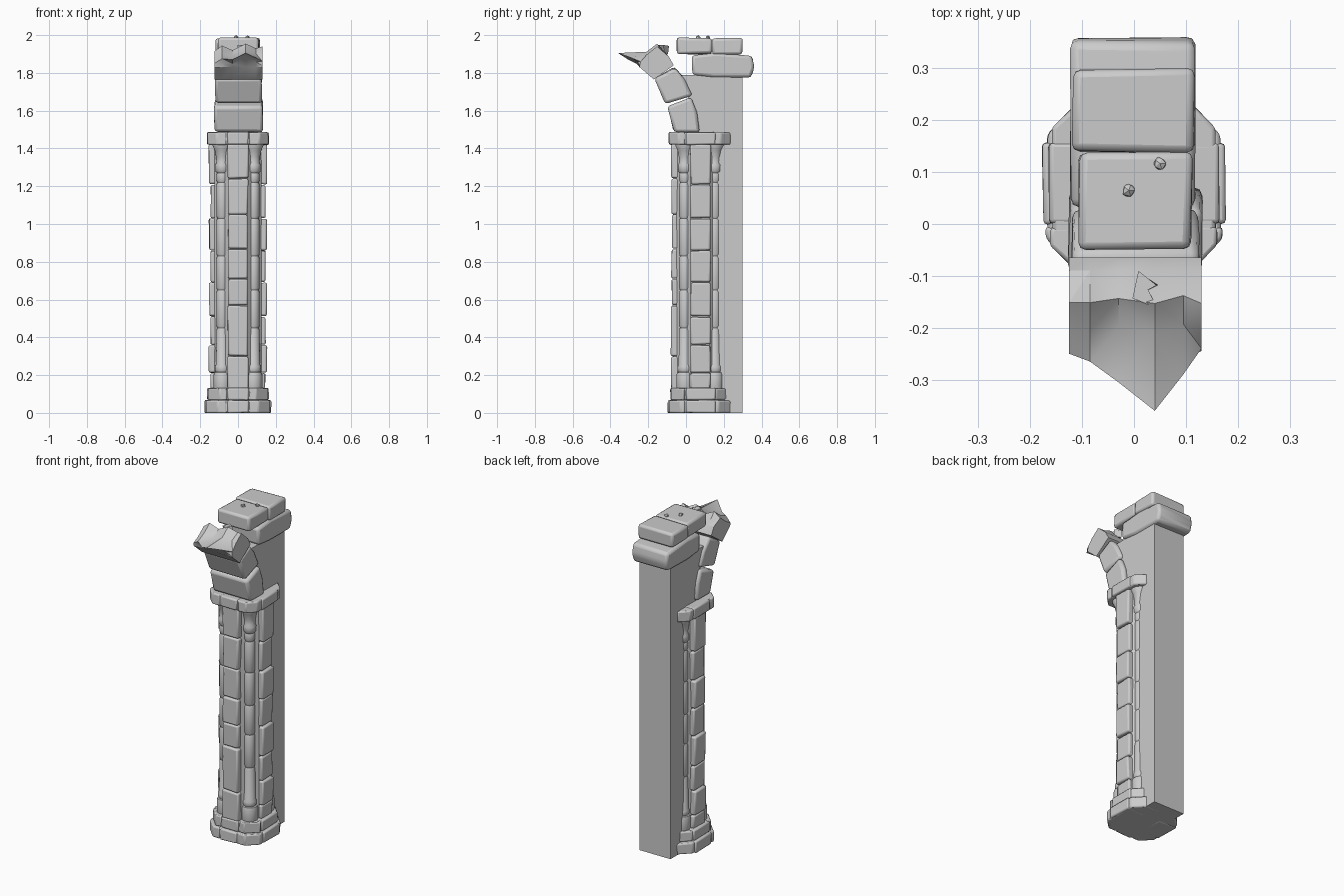
import bpy, bmesh, math, random
from mathutils import Vector

if "Cube" in bpy.data.objects:
    bpy.data.objects.remove(bpy.data.objects["Cube"])

random.seed(4)
CY = 0.075  # y centre of the clustered pier


def finish(name, bm, bevel=0.0, smooth=True, angle=40):
    bmesh.ops.recalc_face_normals(bm, faces=bm.faces)
    me = bpy.data.meshes.new(name)
    bm.to_mesh(me)
    bm.free()
    ob = bpy.data.objects.new(name, me)
    bpy.context.collection.objects.link(ob)
    if bevel:
        m = ob.modifiers.new("worn_edges", 'BEVEL')
        m.width, m.segments, m.limit_method = bevel, 2, 'ANGLE'
        m.angle_limit = math.radians(25)
    if smooth:
        bpy.ops.object.select_all(action='DESELECT')
        ob.select_set(True)
        bpy.context.view_layer.objects.active = ob
        bpy.ops.object.shade_smooth_by_angle(angle=math.radians(angle))
    return ob


def prism(name, pts, lo, hi, axis='z', bevel=0.01, jitter=0.003, smooth=True):
    """Extrude a polygon: (x, y) points along z, or (y, z) points along x."""
    bm = bmesh.new()
    rings = []
    for h in (lo, hi):
        ring = []
        for a, b in pts:
            co = Vector((a, b, h)) if axis == 'z' else Vector((h, a, b))
            co += Vector([random.uniform(-jitter, jitter) for _ in range(3)])
            ring.append(bm.verts.new(co))
        rings.append(ring)
    n = len(pts)
    bm.faces.new(rings[0])
    bm.faces.new(rings[1])
    for i in range(n):
        j = (i + 1) % n
        bm.faces.new((rings[0][i], rings[0][j], rings[1][j], rings[1][i]))
    return finish(name, bm, bevel, smooth)


def block(name, x0, x1, y0, y1, z0, z1, bevel=0.01, jitter=0.003):
    return prism(name, [(x0, y0), (x1, y0), (x1, y1), (x0, y1)], z0, z1,
                 bevel=bevel, jitter=jitter)


def octagon(w, d, c):
    return [(-w + c, CY - d), (w - c, CY - d), (w, CY - d + c), (w, CY + d - c),
            (w - c, CY + d), (-w + c, CY + d), (-w, CY + d - c), (-w, CY - d + c)]


def lathe(name, cx, cy, profile, sides=14):
    bm = bmesh.new()
    rings = [[bm.verts.new((cx + r * math.cos(2 * math.pi * i / sides),
                            cy + r * math.sin(2 * math.pi * i / sides), z))
              for i in range(sides)] for r, z in profile]
    for a, b in zip(rings, rings[1:]):
        for i in range(sides):
            j = (i + 1) % sides
            bm.faces.new((a[i], a[j], b[j], b[i]))
    bm.faces.new(rings[0])
    bm.faces.new(rings[-1])
    return finish(name, bm)


# Plain wall core behind the pier, following the arch curve at the top
prism("wall_core", [(0.1, 0), (0.30, 0), (0.30, 1.79), (-0.02, 1.79), (-0.02, 1.75),
                    (0.02, 1.65), (0.045, 1.47), (0.1, 1.47)],
      -0.105, 0.105, axis='x', bevel=0, jitter=0, smooth=False)
prism("pier_core", octagon(0.125, 0.125, 0.075), 0.05, 1.45, bevel=0, jitter=0, smooth=False)


# Octagonal base and capital tiers: a slab plus projecting face and corner stones
def tier(name, w, d, c, z0, z1, out):
    prism(name + "_slab", octagon(w, d, c), z0, z1, bevel=0.008, jitter=0.001)
    block(name + "_front", -0.055, 0.055, CY - d - out, CY, z0, z1 + 0.002, 0.008, 0.002)
    for s in (-1, 1):
        xs = sorted((s * 0.05, s * (w + out)))
        block(name + "_side", xs[0], xs[1], 0.0, 0.155, z0, z1 + 0.002, 0.008, 0.002)
        pts = [(s * 0.06, CY - d - 0.003), (s * (w - c + 0.006), CY - d - 0.003),
               (s * (w + 0.003), CY - d + c - 0.006), (s * (w + 0.003), -0.006), (s * 0.06, 0.0)]
        prism(name + "_corner", pts, z0, z1, bevel=0.007, jitter=0.0015)


tier("base_lower", 0.167, 0.163, 0.065, 0.0, 0.066, 0.009)
tier("base_upper", 0.155, 0.15, 0.065, 0.068, 0.13, 0.008)
tier("capital", 0.158, 0.16, 0.05, 1.42, 1.485, 0.006)

# Stacked stones of the front and side pilasters
front_joints = [0.125, 0.30, 0.57, 0.71, 0.87, 1.05, 1.24, 1.425]
side_joints = [0.125, 0.21, 0.36, 0.51, 0.69, 0.86, 1.03, 1.21, 1.425]
for a, b in zip(front_joints, front_joints[1:]):
    w, d = random.uniform(0.050, 0.056), random.uniform(-0.08, -0.073)
    block("front_pilaster_stone", -w, w, d, 0.0, a + 0.002, b - 0.002, 0.009)
for s in (-1, 1):
    for i, (a, b) in enumerate(zip(side_joints, side_joints[1:])):
        xs = sorted((s * 0.06, s * (0.145 + 0.008 * (i % 2))))
        block("side_pilaster_stone", xs[0], xs[1], 0.024, 0.13, a + 0.002, b - 0.002, 0.009)

# Round colonnettes with moulded foot, drum joints and flared capital
R = 0.031
profile = [(0.042, 0.12), (0.046, 0.135), (0.046, 0.20), (0.042, 0.213), (0.035, 0.216),
           (0.039, 0.225), (0.039, 0.245), (0.034, 0.255)]
for z in (0.45, 0.65, 0.83, 1.03, 1.22):
    profile += [(R, z - 0.012), (R - 0.005, z), (R, z + 0.012)]
profile += [(R, 1.262), (0.028, 1.27), (0.036, 1.28), (0.037, 1.312), (0.031, 1.325),
            (0.033, 1.355), (0.040, 1.39), (0.052, 1.415), (0.052, 1.43)]
for s in (-1, 1):
    for y in (-0.006, 0.152):
        lathe("colonnette", s * 0.083, y, profile)

# Springing arch stones
prism("arch_stone_lower", [(-0.065, 1.487), (0.072, 1.487), (0.055, 1.59), (0.03, 1.672),
                           (-0.10, 1.62)], -0.125, 0.13, axis='x', bevel=0.016, jitter=0.004)
prism("arch_stone_middle", [(-0.112, 1.637), (0.033, 1.68), (-0.005, 1.765), (-0.06, 1.83),
                            (-0.165, 1.77)], -0.12, 0.125, axis='x', bevel=0.016, jitter=0.004)

# Broken arch stone: ragged cross-sections lofted along x
bm = bmesh.new()
stations = [(-0.125, -0.25, 1.85, 1.915), (-0.085, -0.265, 1.875, 1.945),
            (-0.03, -0.305, 1.87, 1.92), (0.04, -0.36, 1.905, 1.955),
            (0.095, -0.29, 1.88, 1.93), (0.13, -0.24, 1.86, 1.94)]
rings = []
for x, ty, tz, top in stations:
    k = random.uniform(-0.012, 0.012)
    sec = [(-0.17, 1.765), (-0.065, 1.84), (-0.09, 1.885), (-0.145 + k, top),
           (-0.20 + k, top - 0.035 + k), (ty, tz), (ty * 0.25 - 0.185, tz - 0.022), (-0.245, 1.83)]
    rings.append([bm.verts.new((x, y, z)) for y, z in sec])
for a, b in zip(rings, rings[1:]):
    for i in range(8):
        j = (i + 1) % 8
        bm.faces.new((a[i], a[j], b[j], b[i]))
bm.faces.new(rings[0])
bm.faces.new(rings[-1])
bmesh.ops.triangulate(bm, faces=bm.faces)
finish("broken_arch_stone", bm, angle=30)

# Top courses
prism("course_lower", [(0.035, 1.79), (0.15, 1.775), (0.345, 1.775), (0.36, 1.83),
                       (0.35, 1.888), (0.16, 1.905), (0.03, 1.892)],
      -0.122, 0.117, axis='x', bevel=0.016, jitter=0.003)
block("course_upper_front", -0.105, 0.11, -0.05, 0.137, 1.90, 1.985, 0.014, 0.004)
block("course_upper_back", -0.12, 0.115, 0.14, 0.30, 1.90, 1.985, 0.014, 0.004)


# Loose chips
def chip(x, y, z, r):
    bm = bmesh.new()
    bmesh.ops.create_icosphere(bm, subdivisions=1, radius=r)
    for v in bm.verts:
        v.co = v.co * random.uniform(0.75, 1.1) + Vector((x, y, z))
    finish("stone_chip", bm, smooth=False)


chip(-0.01, 0.065, 1.986, 0.014)
chip(0.05, 0.117, 1.986, 0.014)
prism("stone_shard", [(0.0, -0.14), (0.012, -0.092), (0.045, -0.115), (0.028, -0.13),
                      (0.045, -0.162)], 1.90, 1.945, bevel=0, jitter=0.004, smooth=False)
